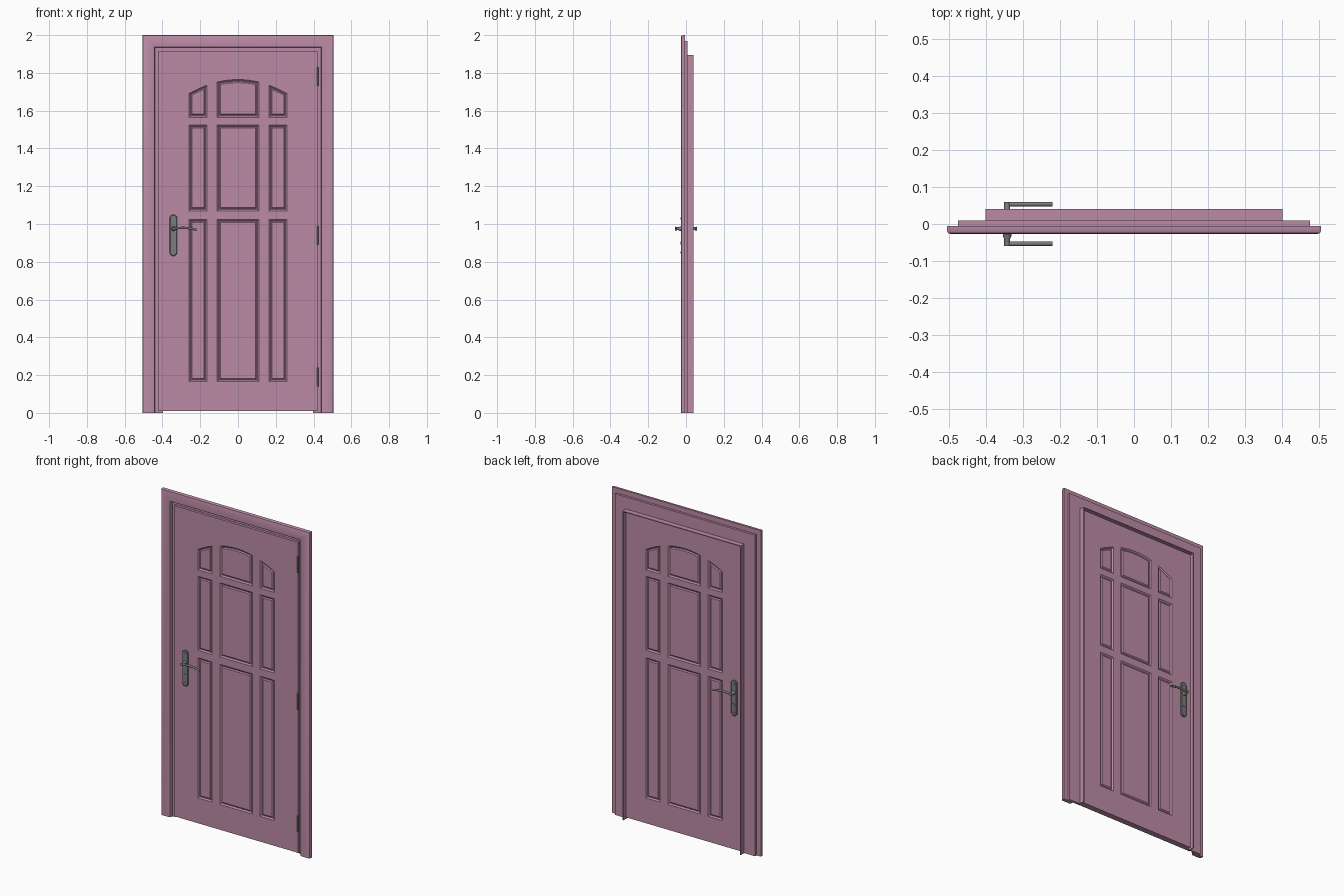
import bpy
import bmesh
from math import cos, sin, pi, radians

cube = bpy.data.objects.get("Cube")
if cube:
    bpy.data.objects.remove(cube, do_unlink=True)


def material(name, rgb, rough):
    mat = bpy.data.materials.new(name)
    mat.use_nodes = True
    mat.diffuse_color = (*rgb, 1)
    bsdf = mat.node_tree.nodes["Principled BSDF"]
    bsdf.inputs["Base Color"].default_value = (*rgb, 1)
    bsdf.inputs["Roughness"].default_value = rough
    return mat


PINK = material("dusty_pink_paint", (0.50, 0.26, 0.38), 0.6)
METAL = material("dark_grey_metal", (0.20, 0.21, 0.21), 0.6)


def loft(bm, rings):
    """Skin a row of equal-length point rings and cap both ends."""
    rows = [[bm.verts.new(p) for p in ring] for ring in rings]
    n = len(rows[0])
    for a, b in zip(rows, rows[1:]):
        for i in range(n):
            j = (i + 1) % n
            bm.faces.new((a[i], a[j], b[j], b[i]))
    bm.faces.new(rows[0][::-1])
    bm.faces.new(rows[-1])


def build(name, solids, mat, smooth=False):
    """Make one object from a list of lofted solids."""
    bm = bmesh.new()
    for rings in solids:
        loft(bm, rings)
    bmesh.ops.recalc_face_normals(bm, faces=bm.faces)
    mesh = bpy.data.meshes.new(name)
    bm.to_mesh(mesh)
    bm.free()
    obj = bpy.data.objects.new(name, mesh)
    bpy.context.collection.objects.link(obj)
    mesh.materials.append(mat)
    if smooth:
        bpy.ops.object.select_all(action="DESELECT")
        obj.select_set(True)
        bpy.context.view_layer.objects.active = obj
        bpy.ops.object.shade_smooth_by_angle(angle=radians(35))
    return obj


# Casing and frame: a profile of (inset, y) mitred around the opening
HALF_W, TOP = 0.505, 2.0


def surround(profile):
    path = ((-1, 0), (-1, 1), (1, 1), (1, 0))
    return [[(sx * (HALF_W - d), y, up * (TOP - d)) for d, y in profile]
            for sx, up in path]


casing = [(0, -.005), (0, -.018), (.003, -.024), (.01, -.027),
          (.056, -.027), (.062, -.025), (.065, -.02), (.065, -.005)]
frame = [(.03, -.006), (.083, -.006), (.083, .001), (.109, .001),
         (.109, .041), (.104, .041), (.104, .009), (.03, .009)]
build("casing", [surround(casing)], PINK, smooth=True)
build("door_frame", [surround(frame)], PINK)

# Door leaf with a rebated edge
FACE = 0.018


def rect(w, y, top, bottom=0.01):
    return [(-w, y, bottom), (w, y, bottom), (w, y, top), (-w, y, top)]


leaf = build("door_leaf", [[rect(.42, -FACE, 1.915), rect(.42, 0, 1.915),
                            rect(.394, 0, 1.894), rect(.394, FACE, 1.894)]], PINK)


# Panels: three columns by three rows, the top row under one arch
def outline(x0, x1, z0, z1, inset, y):
    x0, x1 = x0 + inset, x1 - inset
    steps = 10
    pts = [(x0, y, z0 + inset), (x1, y, z0 + inset)]
    if z1:
        return pts + [(x1, y, z1 - inset), (x0, y, z1 - inset)]
    for i in range(steps + 1):
        x = x1 + (x0 - x1) * i / steps
        pts.append((x, y, 1.765 - x * x / 0.9 - inset))
    return pts


columns = [(-.26, -.163), (-.11, .11), (.163, .26)]
rows = [(.165, 1.025), (1.07, 1.525), (1.565, None)]
recesses, fields = [], []
for side in (-1, 1):
    for x0, x1 in columns:
        for z0, z1 in rows:
            def ring(inset, depth):
                return outline(x0, x1, z0, z1, inset, side * (FACE - depth))
            recesses.append([ring(-.001, -.001), ring(.008, .007)])
            fields.append([ring(.011, .009), ring(.011, .007), ring(.017, .002)])

cutter = build("recess_cutter", recesses, PINK)
cutter.hide_render = True
mod = leaf.modifiers.new("recesses", "BOOLEAN")
mod.operation = "DIFFERENCE"
mod.solver = "EXACT"
mod.object = cutter
bpy.ops.object.select_all(action="DESELECT")
leaf.select_set(True)
bpy.context.view_layer.objects.active = leaf
bpy.ops.object.modifier_apply(modifier=mod.name)
bpy.data.objects.remove(cutter, do_unlink=True)
build("panel_fields", fields, PINK)

# Handles on both sides
HX, HZ = -0.342, 0.975


def disc(x, y, z, r, n=16):
    return [(x + r * cos(2 * pi * i / n), y, z + r * sin(2 * pi * i / n))
            for i in range(n)]


def stadium(y, r, low=.85, high=1.03, n=8):
    arc = [pi * i / n for i in range(n + 1)]
    return ([(HX + r * cos(a), y, high + r * sin(a)) for a in arc] +
            [(HX - r * cos(a), y, low - r * sin(a)) for a in arc])


def lever_section(t, side):
    x = HX + 0.122 * t
    z = HZ + 0.006 * sin(pi * t) - 0.006 * t * t
    ring = []
    for i in range(12):
        a = 2 * pi * i / 12
        ring.append((x, side * (.0533 + .006 * cos(a)), z + .006 * sin(a)))
    return ring


for side, label in ((-1, "front"), (1, "back")):
    y = side * FACE
    build(label + "_handle_plate",
          [[stadium(y, .02), stadium(y + side * .005, .02),
            stadium(y + side * .008, .016)]], METAL, smooth=True)
    build(label + "_handle_stem",
          [[disc(HX, y, HZ, .012), disc(HX, side * .034, HZ, .011),
            disc(HX, side * .04, HZ, .008), disc(HX, side * .0595, HZ, .008)]],
          METAL, smooth=True)
    build(label + "_handle_lever",
          [[lever_section(i / 12, side) for i in range(13)]], METAL, smooth=True)
    studs = [(1.03, .005), (.90, .008), (.85, .005)]
    build(label + "_lock_and_screws",
          [[disc(HX, y, z, r), disc(HX, y + side * .010, z, r)] for z, r in studs],
          METAL, smooth=True)

# Hinges along the model's left edge
hinges = []
for z in (.19, .94, 1.78):
    hinges.append([[(.422 + .005 * cos(pi * i / 5), -.02 + .005 * sin(pi * i / 5), h)
                    for i in range(10)] for h in (z - .05, z + .05)])
build("hinges", hinges, METAL, smooth=True)
